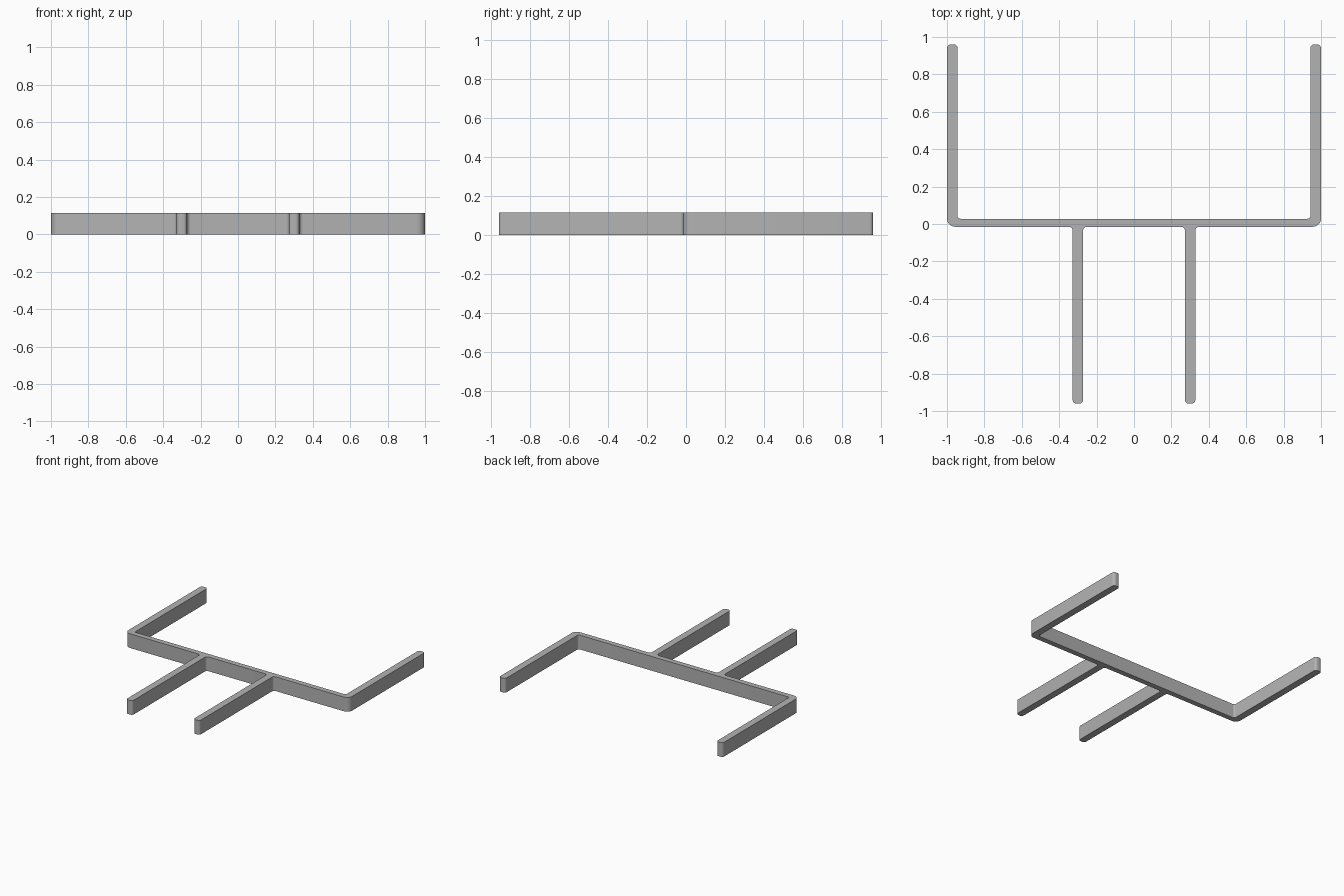
import bpy, bmesh, math
from mathutils import Vector

if "Cube" in bpy.data.objects:
    bpy.data.objects.remove(bpy.data.objects["Cube"])

HEIGHT = 0.115

# Right half of the plan outline: (x, y, corner radius)
half = [
    (0.272, -0.015, 0.02), (0.272, -0.96, 0.02),   # leg inner side
    (0.328, -0.96, 0.02), (0.328, -0.015, 0.02),   # leg outer side
    (1.0, -0.015, 0.045), (1.0, 0.96, 0.02),       # outer corner, arm tip
    (0.943, 0.96, 0.02), (0.943, 0.028, 0.015),    # arm tip, inner corner
]
outline = half + [(-x, y, r) for x, y, r in reversed(half)]


def rounded(points, steps=6):
    """Round every right-angled corner of a closed outline."""
    result = []
    for i, (x, y, r) in enumerate(points):
        p = Vector((x, y))
        a = (Vector(points[i - 1][:2]) - p).normalized()
        b = (Vector(points[(i + 1) % len(points)][:2]) - p).normalized()
        centre = p + (a + b) * r
        for k in range(steps + 1):
            t = math.pi / 2 * k / steps
            result.append(centre - b * r * math.cos(t) - a * r * math.sin(t))
    return result


# Bracket: one flat outline extruded upward
bm = bmesh.new()
base = bm.faces.new([bm.verts.new((p.x, p.y, 0)) for p in rounded(outline)])
top = bmesh.ops.extrude_face_region(bm, geom=[base], use_keep_orig=True)
bmesh.ops.translate(bm, vec=(0, 0, HEIGHT),
                    verts=[v for v in top["geom"] if isinstance(v, bmesh.types.BMVert)])
bmesh.ops.recalc_face_normals(bm, faces=bm.faces)
mesh = bpy.data.meshes.new("bracket")
bm.to_mesh(mesh)
bm.free()
bracket = bpy.data.objects.new("bracket", mesh)
bpy.context.collection.objects.link(bracket)

# Plain grey
grey = bpy.data.materials.new("grey")
grey.diffuse_color = (0.45, 0.45, 0.45, 1)
grey.use_nodes = True
grey.node_tree.nodes["Principled BSDF"].inputs["Base Color"].default_value = grey.diffuse_color
mesh.materials.append(grey)

bpy.context.view_layer.objects.active = bracket
bracket.select_set(True)
bpy.ops.object.shade_smooth_by_angle(angle=math.radians(30))
